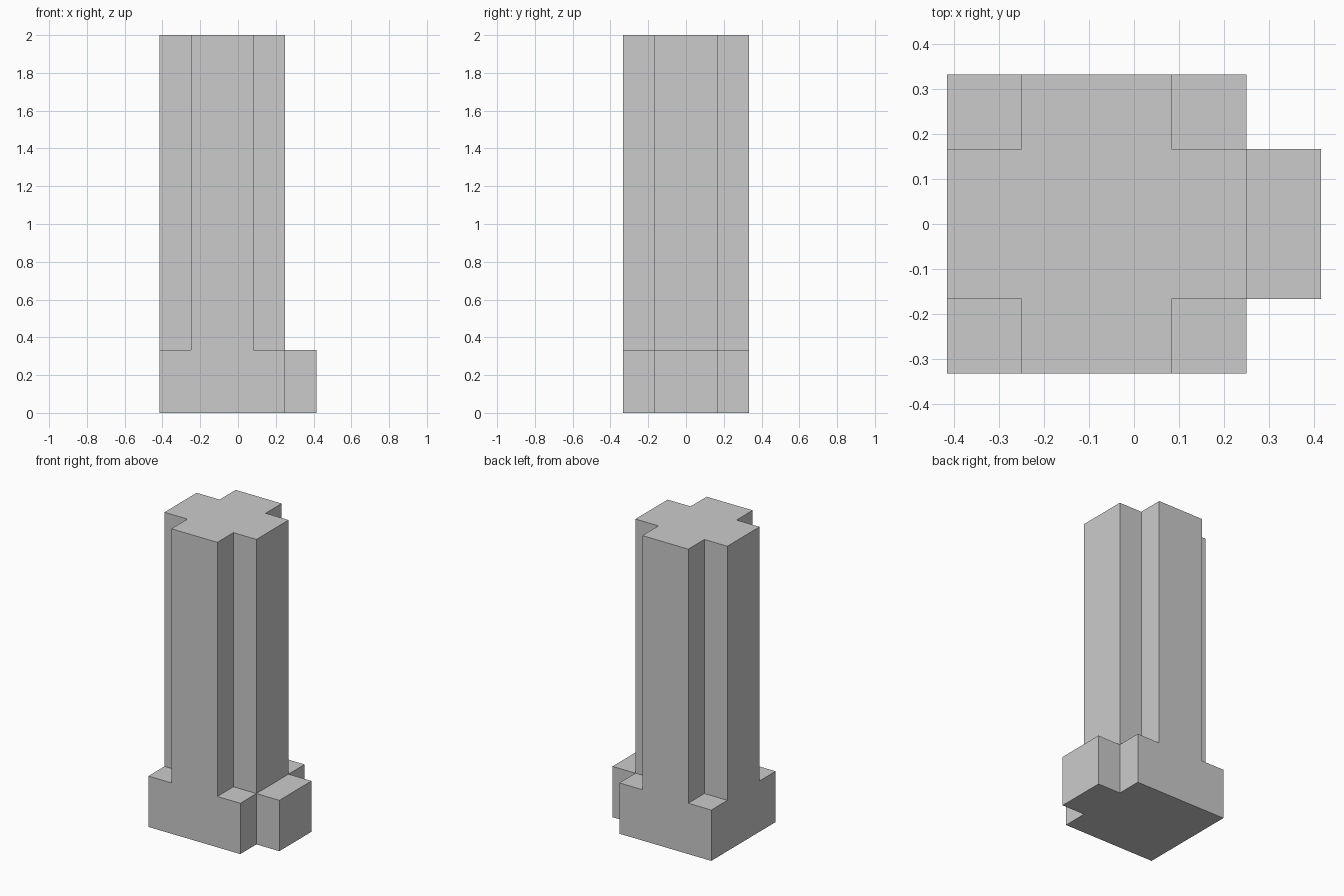
import bpy
import bmesh
from mathutils import Vector

if "Cube" in bpy.data.objects:
    bpy.data.objects.remove(bpy.data.objects["Cube"])

U = 1 / 6          # grid unit of the plan
CX = -0.5 * U      # centre of the tower
BASE_H = 2 * U
TOP = 2.0

bm = bmesh.new()


def plan_cell(i, j):
    """Unit square of the floor plan, lower corner at grid step (i, j)."""
    corners = ((i, j), (i + 1, j), (i + 1, j + 1), (i, j + 1))
    return bm.faces.new([bm.verts.new((CX + x * U, y * U, 0)) for x, y in corners])


def raise_faces(faces, height):
    out = bmesh.ops.extrude_face_region(bm, geom=faces)["geom"]
    verts = [g for g in out if isinstance(g, bmesh.types.BMVert)]
    bmesh.ops.translate(bm, verts=verts, vec=Vector((0, 0, height)))
    return [g for g in out if isinstance(g, bmesh.types.BMFace)]


# Plinth: square footprint plus a step projecting on the right
for i in range(-2, 2):
    for j in range(-2, 2):
        plan_cell(i, j)
for j in (-1, 0):
    plan_cell(2, j)
bmesh.ops.remove_doubles(bm, verts=bm.verts[:], dist=1e-4)
raised = raise_faces(bm.faces[:], BASE_H)
plinth_top = [f for f in raised if f.calc_center_median().z > BASE_H - 1e-4]

# Shaft: cross-shaped part of the plinth top carried upward
cross = []
for f in plinth_top:
    c = f.calc_center_median()
    dx, dy = abs(c.x - CX), abs(c.y)
    if dx < 2 * U and min(dx, dy) < U:
        cross.append(f)
raise_faces(cross, TOP - BASE_H)

# Merge coplanar cells into clean flat faces
bmesh.ops.recalc_face_normals(bm, faces=bm.faces[:])
bmesh.ops.dissolve_limit(bm, angle_limit=0.01, verts=bm.verts[:], edges=bm.edges[:])

mesh = bpy.data.meshes.new("cross_tower")
bm.to_mesh(mesh)
bm.free()
bpy.context.collection.objects.link(bpy.data.objects.new("cross_tower", mesh))
